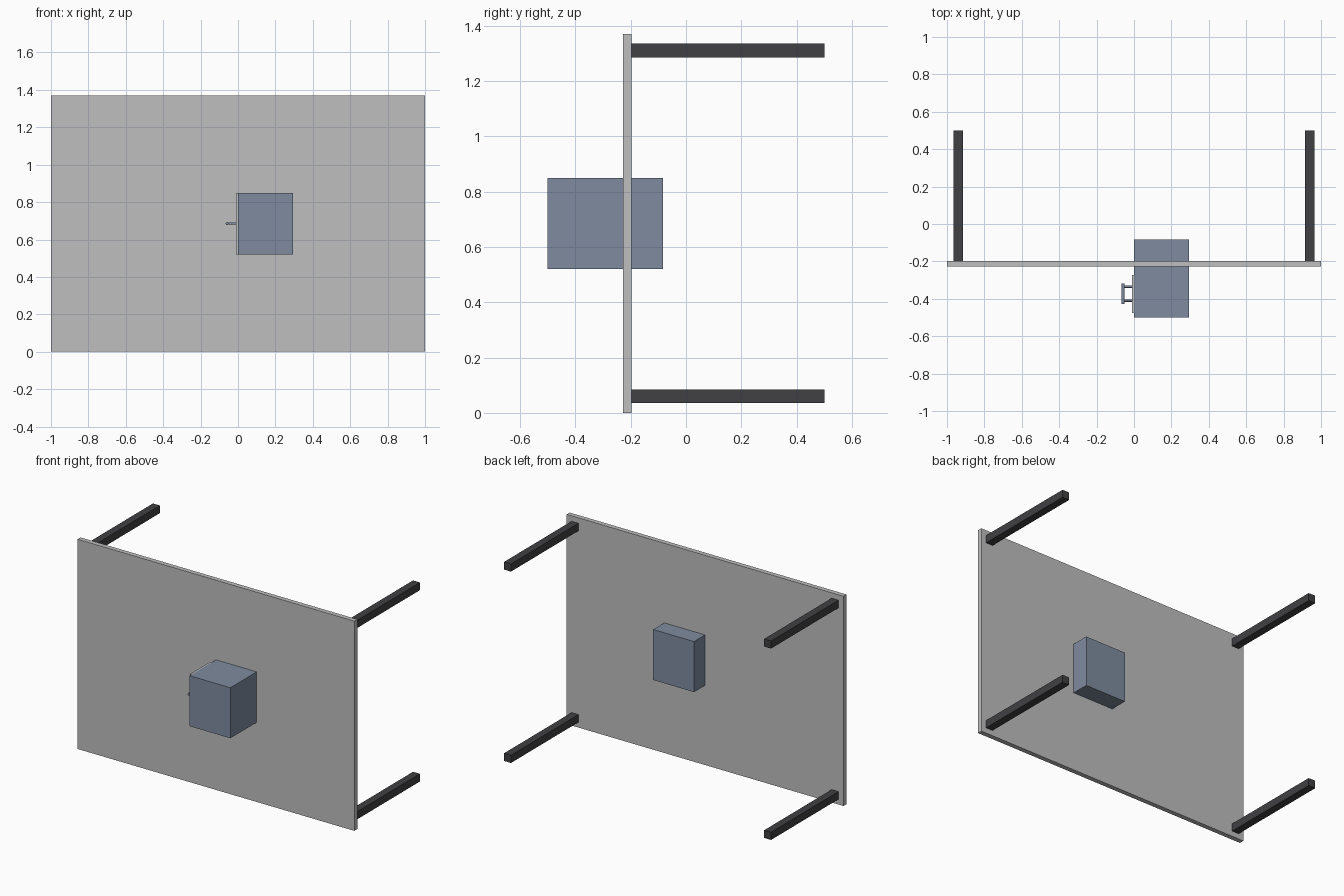
import bpy
import bmesh
from mathutils import Matrix, Vector

cube = bpy.data.objects.get("Cube")
if cube:
    bpy.data.objects.remove(cube, do_unlink=True)


def material(name, color):
    mat = bpy.data.materials.new(name)
    mat.use_nodes = True
    rgba = (*color, 1)
    mat.diffuse_color = rgba
    mat.node_tree.nodes["Principled BSDF"].inputs["Base Color"].default_value = rgba
    return mat


grey = material("light grey", (0.52, 0.52, 0.52))
blue = material("slate blue", (0.21, 0.26, 0.345))
dark = material("charcoal", (0.052, 0.052, 0.056))


def add_object(name, bm, mat):
    mesh = bpy.data.meshes.new(name)
    bm.to_mesh(mesh)
    bm.free()
    mesh.materials.append(mat)
    obj = bpy.data.objects.new(name, mesh)
    bpy.context.collection.objects.link(obj)
    return obj


def box(name, low, high, mat):
    low, high = Vector(low), Vector(high)
    bm = bmesh.new()
    bmesh.ops.create_cube(bm, size=1, matrix=Matrix.Translation((low + high) / 2)
                          @ Matrix.Diagonal((*(high - low), 1)))
    return add_object(name, bm, mat)


def rod(name, start, end, radius, mat):
    start, end = Vector(start), Vector(end)
    axis = end - start
    turn = axis.to_track_quat("Z", "Y").to_matrix().to_4x4()
    bm = bmesh.new()
    bmesh.ops.create_cone(bm, cap_ends=True, segments=16, radius1=radius,
                          radius2=radius, depth=axis.length,
                          matrix=Matrix.Translation((start + end) / 2) @ turn)
    obj = add_object(name, bm, mat)
    for face in obj.data.polygons:
        face.use_smooth = len(face.vertices) == 4
    return obj


# Table top standing on its edge
height = 1.37
box("table_top", (-1, -0.228, 0), (1, -0.197, height), grey)

# Four legs pointing backwards
for side, x in (("right", -0.94), ("left", 0.94)):
    for level, z in (("lower", 0.06), ("upper", height - 0.06)):
        box(f"{level}_{side}_leg", (x - 0.025, -0.197, z - 0.025),
            (x + 0.025, 0.5, z + 0.025), dark)

# Cabinet passing through the table top, with a drawer front on its side
box("cabinet", (0, -0.5, 0.52), (0.295, -0.083, 0.85), blue)
box("drawer_front", (-0.012, -0.477, 0.521), (0, -0.272, 0.849), grey)

# Drawer handle
for name, y in (("front", -0.41), ("back", -0.335)):
    rod(f"{name}_handle_post", (-0.012, y, 0.685), (-0.058, y, 0.685), 0.006, blue)
rod("handle_bar", (-0.058, -0.427, 0.685), (-0.058, -0.318, 0.685), 0.008, blue)
